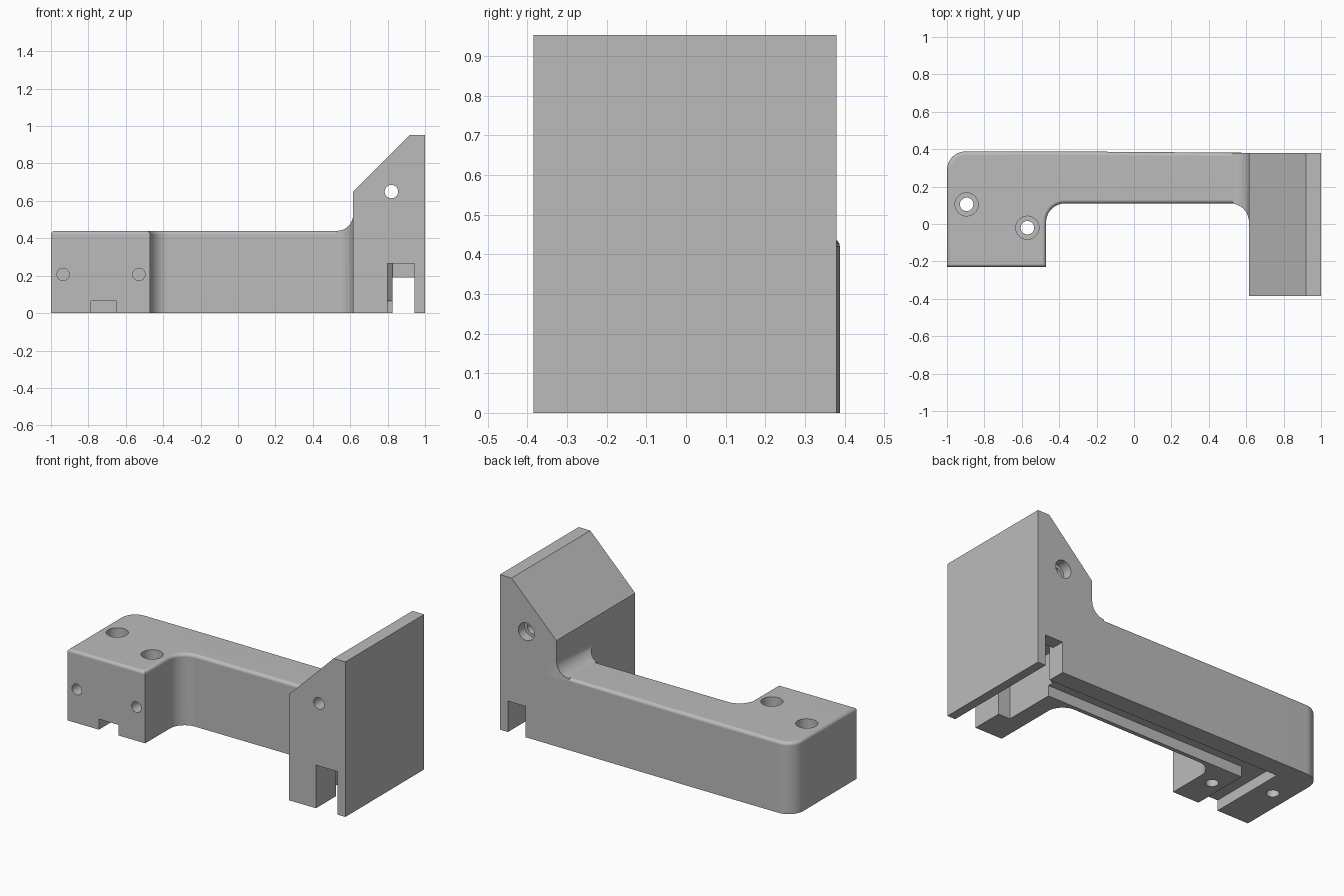
import bpy, bmesh
from math import sin, cos, radians
from mathutils import Vector

if "Cube" in bpy.data.objects:
    bpy.data.objects.remove(bpy.data.objects["Cube"])

grey = bpy.data.materials.new("plain_grey")
grey.use_nodes = True
grey.diffuse_color = (0.5, 0.5, 0.5, 1)
grey.node_tree.nodes["Principled BSDF"].inputs["Base Color"].default_value = (0.5, 0.5, 0.5, 1)


def arc(cx, cy, r, start, end, steps=10):
    angles = [radians(start + (end - start) * i / steps) for i in range(steps + 1)]
    return [(cx + r * cos(a), cy + r * sin(a)) for a in angles]


def prism(name, outline, axis, low, high, round_top=None):
    """Extrude a 2D outline along an axis; optionally round chosen top edges."""
    place = {"x": lambda p, d: (d, p[0], p[1]),
             "y": lambda p, d: (p[0], d, p[1]),
             "z": lambda p, d: (p[0], p[1], d)}[axis]
    bm = bmesh.new()
    face = bm.faces.new([bm.verts.new(place(p, low)) for p in outline])
    new = bmesh.ops.extrude_face_region(bm, geom=[face], use_keep_orig=True)["geom"]
    shift = Vector(place((0, 0), high - low))
    bmesh.ops.translate(bm, vec=shift, verts=[v for v in new if isinstance(v, bmesh.types.BMVert)])
    bmesh.ops.recalc_face_normals(bm, faces=bm.faces)
    if round_top:
        edges = [e for e in bm.edges if all(v.co.z > high - 0.001 for v in e.verts)
                 and min(v.co.x for v in e.verts) < 0.6]
        bmesh.ops.bevel(bm, geom=edges, offset=round_top, segments=4,
                        profile=0.5, affect="EDGES")
    mesh = bpy.data.meshes.new(name)
    bm.to_mesh(mesh)
    bm.free()
    mesh.materials.append(grey)
    obj = bpy.data.objects.new(name, mesh)
    bpy.context.collection.objects.link(obj)
    return obj


def box(name, x, y, z):
    return prism(name, [(x[0], y[0]), (x[1], y[0]), (x[1], y[1]), (x[0], y[1])], "z", *z)


def hole(a, b, r, axis, low, high):
    return prism("hole_cutter", arc(a, b, r, 0, 360, 32)[:-1], axis, low, high)


def combine(target, tool, operation="DIFFERENCE"):
    mod = target.modifiers.new("combine", "BOOLEAN")
    mod.operation, mod.object, mod.solver = operation, tool, "EXACT"
    bpy.context.view_layer.objects.active = target
    bpy.ops.object.modifier_apply(modifier=mod.name)
    bpy.data.objects.remove(tool)


# Arm with the mounting block at its end
arm_outline = ([(-1, -0.23), (-0.47, -0.23)] + arc(-0.37, 0.01, 0.1, 180, 90)
               + arc(0.515, 0.01, 0.1, 90, 0) + [(0.7, 0.01), (0.7, 0.38), (-0.37, 0.388)]
               + arc(-0.9, 0.288, 0.1, 90, 180))
bracket = prism("bracket", arm_outline, "z", 0, 0.44, round_top=0.02)

# Upright end plate block with a sloped top
upright = prism("upright", [(0.615, 0), (1, 0), (1, 0.953), (0.92, 0.953), (0.615, 0.65)],
                "y", -0.385, 0.38)

# Curved web between arm top and upright
web_profile = [(0.64, 0.38), (0.64, 0.525)] + arc(0.53, 0.525, 0.085, 0, -90) + [(0.53, 0.38)]
web = prism("web", web_profile, "y", 0.01, 0.38)
combine(web, hole(0.515, 0.01, 0.1, "z", 0.3, 0.6))
combine(upright, web, "UNION")
combine(bracket, upright, "UNION")

# Pocket in the upright, widening behind the front foot, and its rear opening
pocket = [(0.8, -0.5), (0.945, -0.5), (0.945, 0.3), (0.825, 0.3), (0.825, 0.27),
          (0.72, 0.165), (0.72, -0.19), (0.8, -0.19)]
combine(bracket, prism("pocket_cutter", pocket, "z", -0.1, 0.265))
combine(bracket, box("opening_cutter", (0.825, 0.945), (0.2, 0.5), (-0.1, 0.19)))

# L-shaped channel along the underside
channel = [(-0.785, -0.4), (-0.65, -0.4), (-0.65, 0.135), (0.825, 0.135),
           (0.825, 0.27), (-0.785, 0.27)]
combine(bracket, prism("channel_cutter", channel, "z", -0.1, 0.065))

# Counterbored screw holes through the mounting block
for x, y in ((-0.895, 0.105), (-0.57, -0.02)):
    combine(bracket, hole(x, y, 0.036, "z", -0.1, 0.6))
    combine(bracket, hole(x, y, 0.062, "z", 0.24, 0.6))

# Blind holes in the block front
for x in (-0.935, -0.53):
    combine(bracket, hole(x, 0.207, 0.033, "y", -0.4, -0.11))

# Cross hole through the upright, counterbored at the back
combine(bracket, hole(0.82, 0.65, 0.036, "y", -0.6, 0.6))
combine(bracket, hole(0.82, 0.65, 0.054, "y", 0.32, 0.6))

# Smooth curved surfaces, keep flats crisp
bpy.ops.object.select_all(action="DESELECT")
bracket.select_set(True)
bpy.context.view_layer.objects.active = bracket
bpy.ops.object.shade_smooth_by_angle(angle=radians(28))
weighted = bracket.modifiers.new("flat_normals", "WEIGHTED_NORMAL")
weighted.keep_sharp = True
